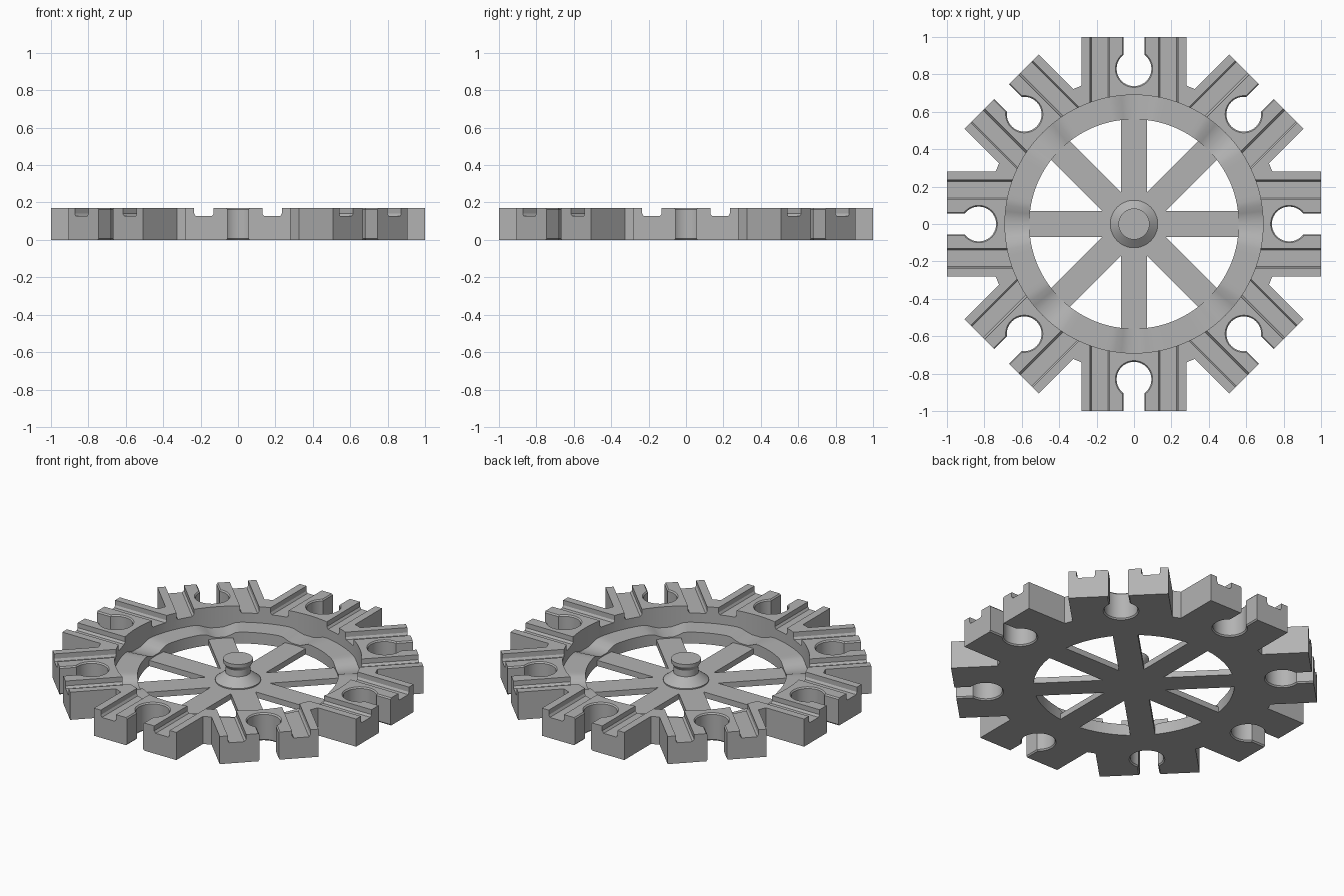
import bpy, bmesh
from math import pi, sin, cos, tau, asin
from mathutils import Matrix, Vector

if "Cube" in bpy.data.objects:
    bpy.data.objects.remove(bpy.data.objects["Cube"])

HEIGHT, ARMS = 0.17, 8
ARM_HALF, SPOKE_HALF = 0.28, 0.07
WALL_R, HOLE_R = 0.69, 0.56
SPOKE_TOP, SEGS = 0.035, 128

grey = bpy.data.materials.new("plain grey")
grey.use_nodes = True
grey.diffuse_color = (0.45, 0.45, 0.45, 1)
grey.node_tree.nodes["Principled BSDF"].inputs["Base Color"].default_value = grey.diffuse_color


def turn(i):
    return Matrix.Rotation(i * tau / ARMS, 4, "Z")


def loft(bm, sections):
    """Skin matching closed loops of points and cap both ends."""
    rows = [[bm.verts.new(p) for p in s] for s in sections]
    n = len(rows[0])
    for a, b in zip(rows, rows[1:]):
        for k in range(n):
            bm.faces.new((a[k], a[(k + 1) % n], b[(k + 1) % n], b[k]))
    bm.faces.new(rows[0][::-1])
    bm.faces.new(rows[-1])


def finish(name, bm):
    bmesh.ops.recalc_face_normals(bm, faces=bm.faces)
    mesh = bpy.data.meshes.new(name)
    bm.to_mesh(mesh)
    bm.free()
    mesh.materials.append(grey)
    ob = bpy.data.objects.new(name, mesh)
    bpy.context.collection.objects.link(ob)
    return ob


def activate(ob):
    bpy.ops.object.select_all(action="DESELECT")
    ob.select_set(True)
    bpy.context.view_layer.objects.active = ob


def cut(ob, cutter):
    cutter.hide_render = True
    mod = ob.modifiers.new("cut", "BOOLEAN")
    mod.operation, mod.solver, mod.object = "DIFFERENCE", "EXACT", cutter
    activate(ob)
    bpy.ops.object.modifier_apply(modifier=mod.name)
    bpy.data.objects.remove(cutter)


def smooth(ob):
    activate(ob)
    bpy.ops.object.shade_smooth_by_angle(angle=pi / 6)


def prism(bm, outline, z0, z1):
    loft(bm, [[(p.x, p.y, z) for p in outline] for z in (z0, z1)])


# Eight-armed body slab
outline = []
for i in range(ARMS):
    outline += [turn(i) @ Vector(p) for p in (
        (0.74, -ARM_HALF, 0), (1, -ARM_HALF, 0), (1, ARM_HALF, 0), (0.74, ARM_HALF, 0))]
bm = bmesh.new()
prism(bm, outline, 0, HEIGHT)
body = finish("station_ring", bm)


# Central well, with a ledge that dips where each spoke meets it
def ledge(angle):
    step = tau / ARMS
    off = abs((angle + step / 2) % step - step / 2)
    t = min(1, max(0, (off - 0.04) / 0.14))
    return 0.042 + 0.028 * t * t * (3 - 2 * t)


angles = [tau * k / SEGS for k in range(SEGS)]
bm = bmesh.new()
loft(bm, [[(r * cos(a), r * sin(a), z(a)) for a in angles] for r, z in (
    (HOLE_R, lambda a: -0.1), (HOLE_R, ledge), (WALL_R, ledge), (WALL_R, lambda a: 0.3))])
cut(body, finish("well_cutter", bm))


# Keyhole sockets with slightly flared rims
def keyhole(grow):
    r, w = 0.093 + grow, 0.055 + grow
    start = asin(w / r)
    arc = [start + (tau - 2 * start) * k / 32 for k in range(33)]
    return [(0.83 + r * cos(a), r * sin(a)) for a in arc] + [(1.1, -w), (1.1, w)]


bm = bmesh.new()
for i in range(ARMS):
    loft(bm, [[turn(i) @ Vector((x, y, z)) for x, y in keyhole(g)] for z, g in (
        (-0.01, 0.015), (0.008, 0), (HEIGHT - 0.008, 0), (HEIGHT + 0.01, 0.015))])
cut(body, finish("socket_cutter", bm))

# Pairs of straight track grooves on every arm
bm = bmesh.new()
for i in range(ARMS):
    for side in (-1, 1):
        section = ((0.14, 0.127), (0.226, 0.127), (0.234, 0.14),
                   (0.234, 0.2), (0.13, 0.2), (0.13, 0.14))
        loft(bm, [[turn(i) @ Vector((x, side * y, z)) for y, z in section]
                  for x in (0.6, 1.1)])
cut(body, finish("groove_cutter", bm))
smooth(body)

# Flat eight-way spokes
outline = []
valley = SPOKE_HALF / sin(pi / ARMS)
for i in range(ARMS):
    outline += [turn(i) @ Vector((0.562, s * SPOKE_HALF, 0)) for s in (-1, 1)]
    outline.append(turn(i + 0.5) @ Vector((valley, 0, 0)))
bm = bmesh.new()
prism(bm, outline, 0, SPOKE_TOP)
finish("spokes", bm)

# Central post with a flared foot and a flat cap
bm = bmesh.new()
loft(bm, [[(r * cos(a), r * sin(a), z) for a in angles[::2]] for r, z in (
    (0.127, SPOKE_TOP - 0.01), (0.127, 0.042), (0.07, 0.088),
    (0.068, 0.125), (0.083, 0.15), (0.083, HEIGHT))])
smooth(finish("hub_post", bm))
